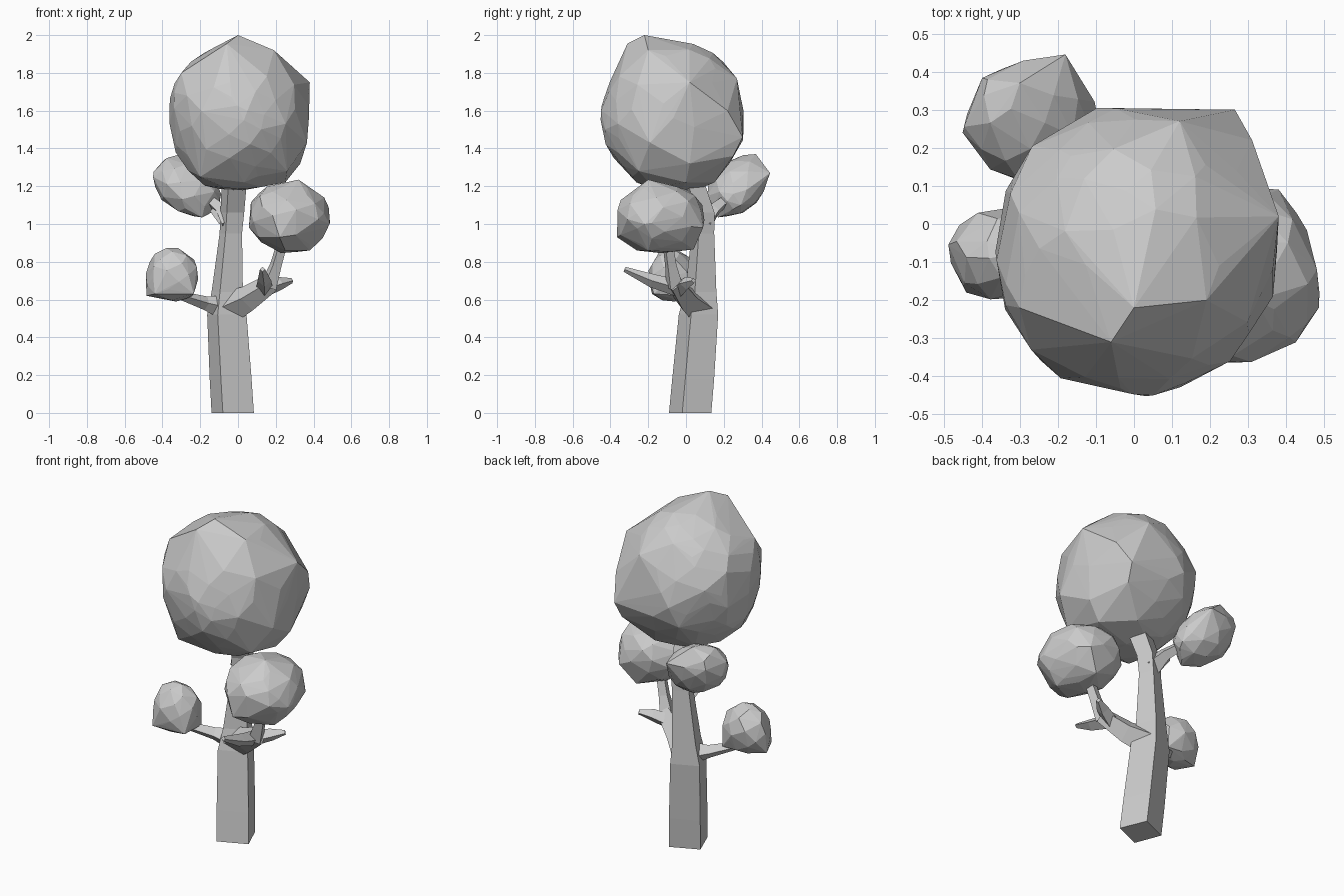
import bpy, bmesh, math, random
from mathutils import Vector

random.seed(4)
cube = bpy.data.objects.get("Cube")
if cube:
    bpy.data.objects.remove(cube, do_unlink=True)

grey = bpy.data.materials.new("plain_grey")
grey.use_nodes = True
grey.diffuse_color = (0.6, 0.6, 0.6, 1)
grey.node_tree.nodes["Principled BSDF"].inputs["Base Color"].default_value = (0.6, 0.6, 0.6, 1)


def finish(name, bm):
    bmesh.ops.recalc_face_normals(bm, faces=bm.faces)
    mesh = bpy.data.meshes.new(name)
    bm.to_mesh(mesh)
    bm.free()
    mesh.materials.append(grey)
    obj = bpy.data.objects.new(name, mesh)
    bpy.context.collection.objects.link(obj)
    return obj


def loft(name, rings):
    """Skin a stack of equal-length rings and cap both ends."""
    bm = bmesh.new()
    loops = [[bm.verts.new(p) for p in ring] for ring in rings]
    for low, high in zip(loops, loops[1:]):
        for i in range(len(low)):
            j = (i + 1) % len(low)
            bm.faces.new((low[i], low[j], high[j], high[i]))
    bm.faces.new(loops[0][::-1])
    bm.faces.new(loops[-1])
    return finish(name, bm)


def limb(name, path, radii, sides=4):
    """Tapered angular branch along a path."""
    pts = [Vector(p) for p in path]
    rings = []
    for i, p in enumerate(pts):
        d = (pts[min(i + 1, len(pts) - 1)] - pts[max(i - 1, 0)]).normalized()
        u = d.cross(Vector((0, 0, 1))).normalized()
        v = u.cross(d)
        rings.append([p + radii[i] * (u * math.cos(a) + v * math.sin(a))
                      for a in (math.tau * k / sides for k in range(sides))])
    return loft(name, rings)


def foliage(name, centre, radius, count, tilt=(0, 0), extra=()):
    """Faceted clump: hull of jittered, evenly spread points on a sheared ellipsoid."""
    bm = bmesh.new()
    for i in range(count):
        z = 1 - 2 * (i + 0.5) / count
        a = i * math.pi * (3 - math.sqrt(5)) + random.uniform(-0.2, 0.2)
        r = math.sqrt(1 - z * z)
        n = Vector((r * math.cos(a), r * math.sin(a), z)) * random.uniform(0.97, 1.03)
        p = Vector([c + s * k for c, s, k in zip(centre, radius, n)])
        p.z += tilt[0] * (p.x - centre[0]) + tilt[1] * (p.y - centre[1])
        bm.verts.new(p)
    for p in extra:
        bm.verts.new(p)
    hull = bmesh.ops.convex_hull(bm, input=bm.verts)
    loose = set(hull["geom_interior"]) | set(hull["geom_unused"])
    bmesh.ops.delete(bm, geom=[g for g in loose if isinstance(g, bmesh.types.BMVert)],
                     context="VERTS")
    return finish(name, bm)


# Trunk: turned square section, leaning back and then forward into the crown
def square(x, y, z, size):
    corners = ((-0.052, -0.112), (0.112, -0.042), (0.048, 0.112), (-0.112, 0.042))
    return [(x + size * a, y + size * b, z) for a, b in corners]


loft("trunk", [square(-0.028, 0.022, 0, 1), square(-0.039, 0.038, 0.18, 0.99),
               square(-0.059, 0.066, 0.52, 0.93), square(-0.057, 0.078, 0.64, 0.74),
               square(-0.038, 0.09, 0.95, 0.53), square(-0.03, 0.088, 1.06, 0.56),
               square(-0.018, 0.02, 1.25, 0.6)])

# Left branch with its fork
limb("left_branch", [(-0.06, 0.07, 0.55), (0.05, 0.0, 0.605), (0.18, -0.06, 0.69)],
     [0.09, 0.07, 0.05])
limb("left_branch_upper", [(0.16, -0.06, 0.67), (0.2, -0.08, 0.78), (0.24, -0.1, 0.92)],
     [0.05, 0.034, 0.03])
limb("left_branch_outer_twig", [(0.12, -0.04, 0.65), (0.22, 0.0, 0.685), (0.285, 0.04, 0.7)],
     [0.045, 0.036, 0.014])
limb("left_branch_front_twig", [(0.14, -0.04, 0.66), (0.14, -0.18, 0.7), (0.13, -0.325, 0.76)],
     [0.045, 0.036, 0.014])

# Right and back branches
limb("right_branch", [(-0.08, 0.05, 0.56), (-0.17, 0.02, 0.58), (-0.33, -0.07, 0.63)],
     [0.065, 0.037, 0.02])
limb("back_branch", [(-0.04, 0.09, 1.0), (-0.09, 0.15, 1.075), (-0.18, 0.24, 1.15)],
     [0.06, 0.038, 0.024])
limb("back_branch_twig", [(-0.08, 0.12, 1.02), (-0.14, 0.13, 1.075)], [0.03, 0.012], 3)

# Foliage clumps
foliage("crown", (0, -0.07, 1.567), (0.374, 0.38, 0.4), 135, extra=[
    (0, -0.22, 2.0), (-0.06, -0.31, 1.955), (0.19, -0.2, 1.92), (0.38, 0.02, 1.75),
    (0.365, -0.19, 1.43), (0.265, 0.3, 1.46), (0.25, 0.25, 1.36), (0.05, -0.45, 1.6),
    (-0.27, -0.33, 1.68), (0.12, 0.27, 1.77), (0.31, 0.22, 1.6), (0.33, 0.02, 1.32),
    (0.25, 0.0, 1.22), (0.26, -0.25, 1.28), (-0.2, -0.28, 1.25), (-0.33, -0.1, 1.38),
    (0.1, 0.15, 1.22), (-0.3, -0.22, 1.8)])
foliage("left_clump", (0.27, -0.135, 1.035), (0.218, 0.238, 0.187), 60, extra=[
    (0.32, -0.2, 1.235), (0.38, 0.09, 0.98), (0.22, -0.365, 0.93), (0.485, -0.22, 1.0),
    (0.3, 0.04, 0.865), (0.25, -0.26, 0.86), (0.38, -0.2, 0.86)])
foliage("back_clump", (-0.27, 0.27, 1.2), (0.178, 0.16, 0.15), 46, tilt=(-0.25, 0.25), extra=[
    (-0.18, 0.445, 1.27), (-0.3, 0.37, 1.37), (-0.45, 0.24, 1.25), (-0.1, 0.29, 1.1),
    (-0.19, 0.17, 1.035), (-0.09, 0.25, 1.16)])
foliage("right_clump", (-0.348, -0.08, 0.728), (0.14, 0.122, 0.145), 38, extra=[
    (-0.485, -0.07, 0.62), (-0.38, -0.09, 0.872), (-0.235, -0.17, 0.63), (-0.24, 0.0, 0.62),
    (-0.44, -0.18, 0.63)])
